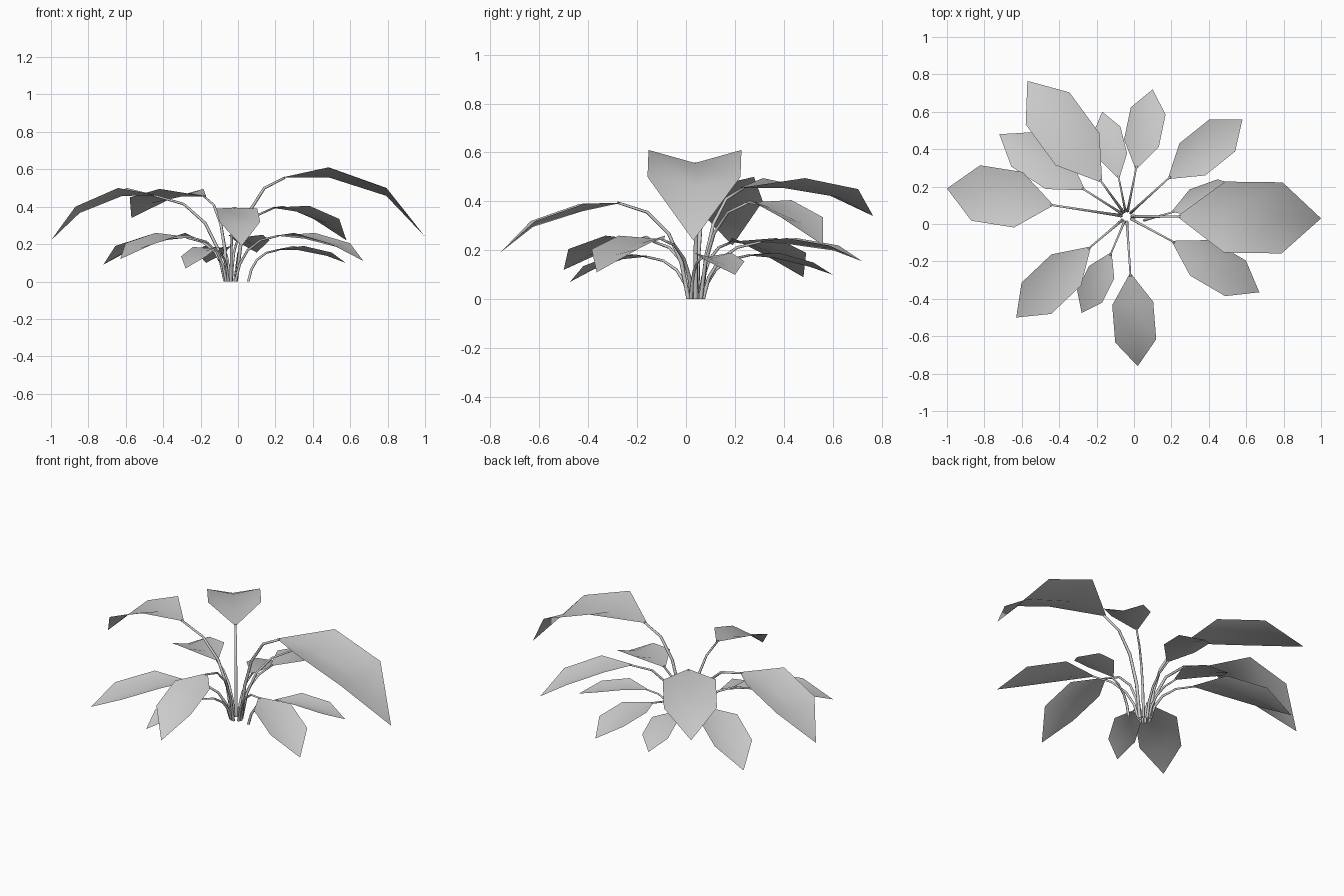
import bpy
import bmesh
from mathutils import Vector

cube = bpy.data.objects.get("Cube")
if cube:
    bpy.data.objects.remove(cube, do_unlink=True)


def make_material(name, rgb):
    mat = bpy.data.materials.new(name)
    mat.use_nodes = True
    color = (*rgb, 1)
    mat.diffuse_color = color
    mat.node_tree.nodes["Principled BSDF"].inputs["Base Color"].default_value = color
    return mat


grey = make_material("plain grey", (0.6, 0.6, 0.6))
CROWN = Vector((-0.04, 0.04, 0))
STEM_SIDES = 6
# Share of the reach and of the height along every stem
STEM_CURVE = [(0, 0), (0.1, 0.38), (0.28, 0.68), (0.58, 0.9), (1, 1)]


def finish(bm, name):
    mesh = bpy.data.meshes.new(name)
    bm.to_mesh(mesh)
    bm.free()
    mesh.materials.append(grey)
    for poly in mesh.polygons:
        poly.use_smooth = True
    obj = bpy.data.objects.new(name, mesh)
    bpy.context.collection.objects.link(obj)
    return obj


def make_blade(name, base, tip, width, z_near, z_far):
    """Pointed leaf folded along its midrib, with two shoulder rows."""
    bm = bmesh.new()
    flat = Vector((tip.x - base.x, tip.y - base.y, 0))
    side = Vector((-flat.y, flat.x, 0)).normalized() * width
    rows = []
    for share, height, fold in ((0.33, z_near, 0.28), (0.73, z_far, 0.22)):
        mid = base + flat * share
        mid.z = height
        drop = Vector((0, 0, width * fold))
        rows.append([bm.verts.new(p) for p in (mid - side, mid - drop, mid + side)])
    start, end = bm.verts.new(base), bm.verts.new(tip)
    near, far = rows
    for i in range(2):
        bm.faces.new((start, near[i], near[i + 1]))
        bm.faces.new((near[i], far[i], far[i + 1], near[i + 1]))
        bm.faces.new((far[i], end, far[i + 1]))
    bmesh.ops.recalc_face_normals(bm, faces=bm.faces)
    if sum(f.normal.z for f in bm.faces) < 0:
        bmesh.ops.reverse_faces(bm, faces=bm.faces)
    finish(bm, name)


def make_stem(name, root, top, radius):
    """Tapered tube that rises steeply and bends outward."""
    points = []
    for reach, rise in STEM_CURVE:
        p = root.lerp(top, reach)
        p.z = top.z * rise
        points.append(p)
    bm = bmesh.new()
    rings = []
    for i, p in enumerate(points):
        along = points[min(i + 1, len(points) - 1)] - points[max(i - 1, 0)]
        if i == 0:
            along = Vector((0, 0, 1))
        turn = along.to_track_quat("Z", "Y").to_matrix().to_4x4()
        ring = bmesh.ops.create_circle(bm, segments=STEM_SIDES,
                                       radius=radius * (1 - 0.1 * i), matrix=turn)
        bmesh.ops.translate(bm, verts=ring["verts"], vec=p)
        rings.append(ring["verts"])
    for low, high in zip(rings, rings[1:]):
        # Match each ring to its neighbour by the closest corner
        shift = min(range(STEM_SIDES), key=lambda s: sum(
            (low[k].co - high[(k + s) % STEM_SIDES].co).length for k in range(STEM_SIDES)))
        for k in range(STEM_SIDES):
            n = (k + 1) % STEM_SIDES
            bm.faces.new((low[k], low[n], high[(n + shift) % STEM_SIDES],
                          high[(k + shift) % STEM_SIDES]))
    bm.faces.new(rings[-1])
    bmesh.ops.recalc_face_normals(bm, faces=bm.faces)
    finish(bm, name)


def leaf(label, base, tip, width, z_near, z_far, root=None):
    base, tip = Vector(base), Vector(tip)
    outward = Vector((base.x - CROWN.x, base.y - CROWN.y, 0)).normalized()
    root = Vector(root) if root else CROWN + outward * 0.03
    make_blade(label + "_leaf", base, tip, width, z_near, z_far)
    make_stem(label + "_stem", root, base + outward * 0.02, 0.006 + width * 0.025)


# Tall leaves
leaf("left_large", (0.23, 0.04, 0.555), (1, 0.03, 0.24), 0.19, 0.61, 0.5)
leaf("right_large", (-0.43, 0.1, 0.46), (-1, 0.19, 0.22), 0.15, 0.5, 0.4)
leaf("back_right_large", (-0.17, 0.22, 0.455), (-0.57, 0.765, 0.34), 0.145, 0.495, 0.45)
leaf("back_left", (0.18, 0.24, 0.395), (0.58, 0.56, 0.22), 0.11, 0.405, 0.335)
leaf("front", (-0.02, -0.26, 0.395), (0.02, -0.76, 0.19), 0.11, 0.39, 0.32)

# Middle leaves
leaf("back_right_low", (-0.26, 0.18, 0.235), (-0.72, 0.48, 0.09), 0.11, 0.25, 0.19)
leaf("front_right", (-0.23, -0.12, 0.235), (-0.63, -0.5, 0.12), 0.115, 0.26, 0.205)
leaf("front_left", (0.2, -0.09, 0.245), (0.67, -0.365, 0.11), 0.11, 0.26, 0.205)
leaf("back", (0.01, 0.29, 0.235), (0.1, 0.72, 0.155), 0.095, 0.25, 0.22)

# Small low leaves
leaf("back_right_small", (-0.08, 0.24, 0.18), (-0.17, 0.6, 0.1), 0.075, 0.19, 0.15)
leaf("front_right_small", (-0.12, -0.15, 0.175), (-0.28, -0.475, 0.07), 0.075, 0.185, 0.135)
leaf("left_small", (0.2, 0.065, 0.17), (0.575, 0.2, 0.1), 0.08, 0.19, 0.155,
     root=(0.055, 0.02, 0))
